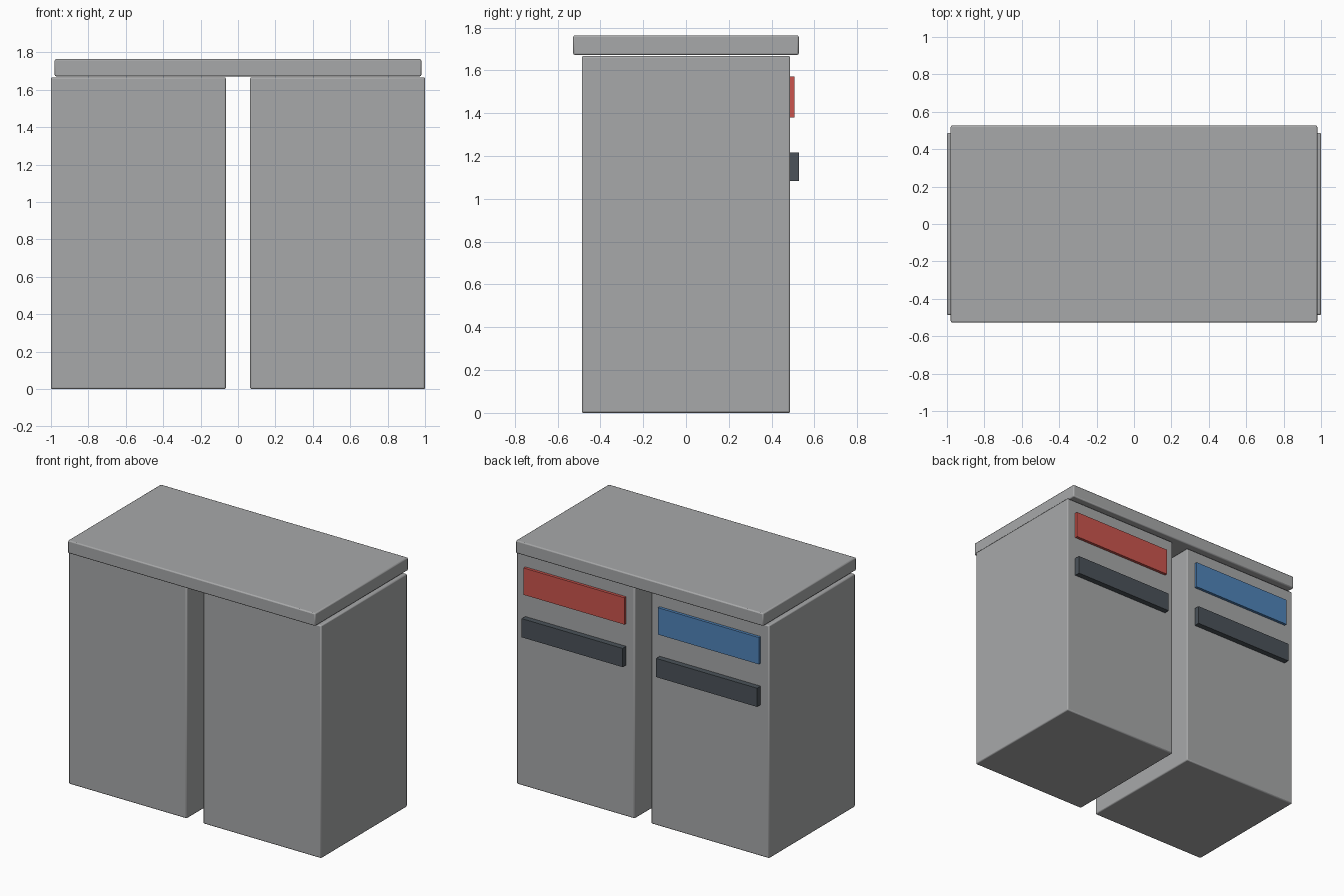
import bpy

cube = bpy.data.objects.get("Cube")
if cube:
    bpy.data.objects.remove(cube, do_unlink=True)


def material(name, rgb):
    mat = bpy.data.materials.new(name)
    mat.use_nodes = True
    mat.diffuse_color = (*rgb, 1)
    mat.node_tree.nodes["Principled BSDF"].inputs["Base Color"].default_value = (*rgb, 1)
    return mat


grey = material("grey_metal", (0.39, 0.395, 0.4))
charcoal = material("charcoal", (0.07, 0.085, 0.1))
red = material("red", (0.6, 0.09, 0.075))
blue = material("blue", (0.08, 0.23, 0.49))


def box(name, low, high, mat, bevel=0):
    """Box between two corners, with an optional small chamfer."""
    centre = [(a + b) / 2 for a, b in zip(low, high)]
    bpy.ops.mesh.primitive_cube_add(size=1, location=centre)
    obj = bpy.context.object
    obj.name = name
    obj.scale = [b - a for a, b in zip(low, high)]
    bpy.ops.object.transform_apply(location=False, rotation=False, scale=True)
    obj.data.materials.append(mat)
    if bevel:
        mod = obj.modifiers.new("edge_bevel", "BEVEL")
        mod.width = bevel
        mod.segments = 2
        bpy.ops.object.shade_smooth_by_angle()
    return obj


# Two bins, each with a coloured label and a slot bar on the back
back = 0.487
for side, sign, colour in (("left", 1, red), ("right", -1, blue)):
    def span(inner, outer):
        return sorted((sign * inner, sign * outer))

    x0, x1 = span(0.065, 1.0)
    box(side + "_bin", (x0, -back, 0), (x1, back, 1.667), grey, 0.008)
    x0, x1 = span(0.133, 0.932)
    box(side + "_label_panel", (x0, back - 0.01, 1.38), (x1, 0.507, 1.572), colour)
    box(side + "_slot_bar", (x0, back - 0.01, 1.083), (x1, 0.527, 1.217), charcoal)

# Shared lid
box("lid", (-0.98, -0.527, 1.672), (0.98, 0.527, 1.764), grey, 0.008)
